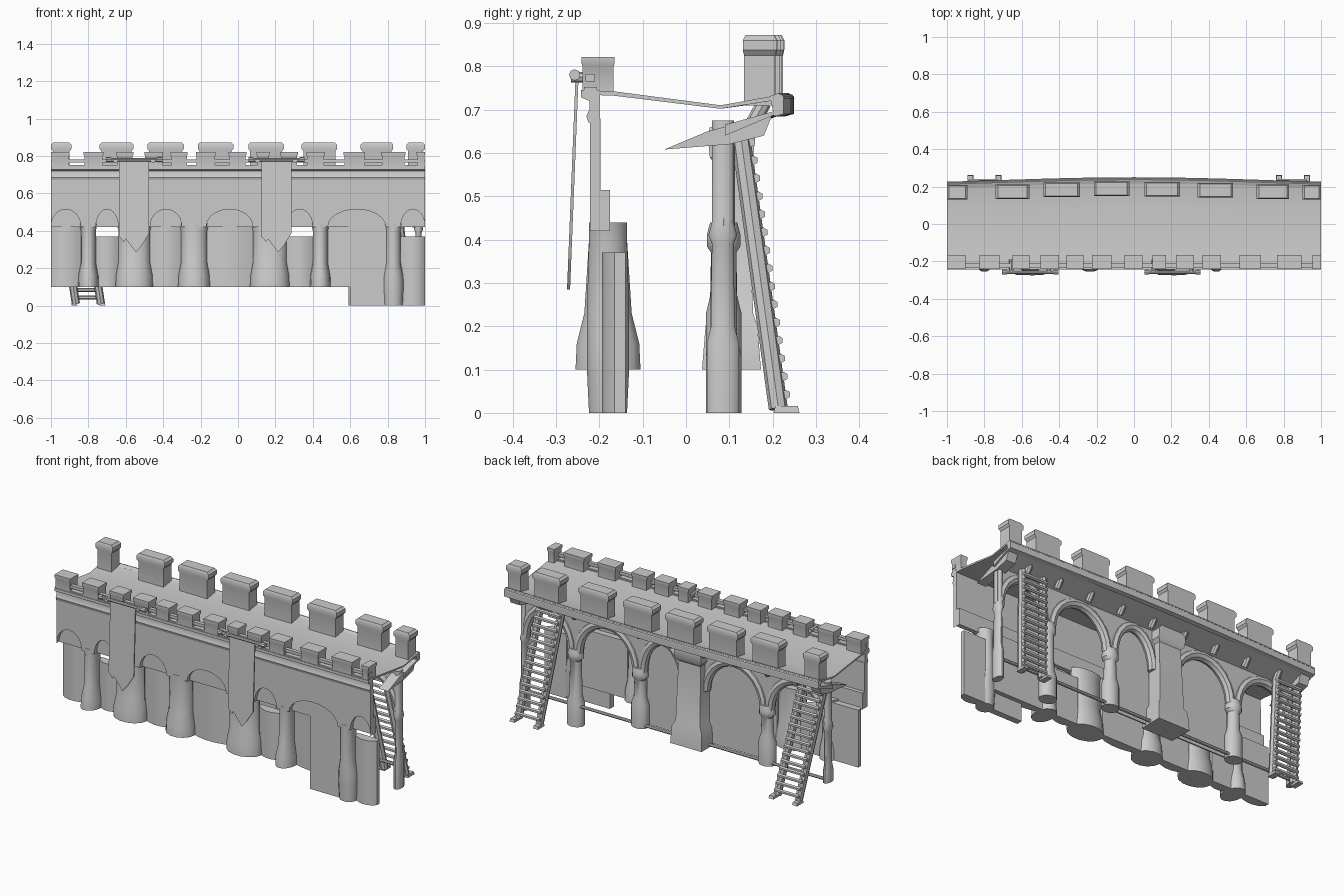
import bpy, bmesh, math
from mathutils import Vector

cube = bpy.data.objects.get("Cube")
if cube:
    bpy.data.objects.remove(cube, do_unlink=True)

stone = bpy.data.materials.new("grey stone")
stone.use_nodes = True
GREY = (0.6, 0.6, 0.6, 1)
stone.diffuse_color = GREY
stone.node_tree.nodes["Principled BSDF"].inputs["Base Color"].default_value = GREY


def finish(name, bm):
    bmesh.ops.recalc_face_normals(bm, faces=bm.faces)
    me = bpy.data.meshes.new(name)
    bm.to_mesh(me)
    bm.free()
    ob = bpy.data.objects.new(name, me)
    bpy.context.collection.objects.link(ob)
    me.materials.append(stone)
    bpy.ops.object.select_all(action='DESELECT')
    ob.select_set(True)
    bpy.context.view_layer.objects.active = ob
    bpy.ops.object.shade_smooth_by_angle(angle=math.radians(35))
    return ob


def loft(name, rings):
    """Skin a list of equal-length rings of points and cap both ends."""
    bm = bmesh.new()
    vs = [[bm.verts.new(p) for p in r] for r in rings]
    n = len(vs[0])
    for a, b in zip(vs, vs[1:]):
        for i in range(n):
            j = (i + 1) % n
            bm.faces.new((a[i], a[j], b[j], b[i]))
    bm.faces.new(vs[0])
    bm.faces.new(vs[-1])
    return finish(name, bm)


def block(name, x, y, levels):
    """Rectangular stack; each level is (z, half width, half depth)."""
    return loft(name, [[(x + sx * w, y + sy * d, z) for sx, sy in
                        ((-1, -1), (1, -1), (1, 1), (-1, 1))] for z, w, d in levels])


def column(name, x, y, levels, n=14):
    """Oval stack; each level is (z, half width, half depth)."""
    turn = [2 * math.pi * i / n for i in range(n)]
    return loft(name, [[(x + w * math.cos(t), y + d * math.sin(t), z) for t in turn]
                       for z, w, d in levels])


def panel(name, pts, y0, y1, lean=0):
    """Outline in x and z given thickness in y."""
    return loft(name, [[(x, y + lean * z, z) for x, z in pts] for y in (y0, y1)])


def sweep(name, prof, bulge=0, n=16):
    """Outline in y and z run along the full length."""
    xs = [-1 + 2 * i / n for i in range(n + 1)]
    return loft(name, [[(x, y + (bulge * math.cos(2.2 * x) if y > 0.1 else 0), z)
                        for y, z in prof] for x in xs])


def tube(name, path, r, n=8, flat=Vector((0, 1, 0))):
    """Round bar along a path."""
    path = [Vector(p) for p in path]
    rings = []
    for i, p in enumerate(path):
        d = (path[min(i + 1, len(path) - 1)] - path[max(i - 1, 0)]).normalized()
        u = d.cross(flat).normalized()
        v = d.cross(u)
        rings.append([p + r * (u * math.cos(a) + v * math.sin(a))
                      for a in (2 * math.pi * k / n for k in range(n))])
    return loft(name, rings)


def arch(a, b, spring, top, n=12):
    """Half-oval points from left to right."""
    c, r = (a + b) / 2, (b - a) / 2
    return [(c - r * math.cos(math.pi * i / n), spring + (top - spring) * math.sin(math.pi * i / n))
            for i in range(n + 1)]


# Front wall: upper face with arched lower edge, recess and cornice
niches = [(-1, -.84), (-.76, -.64), (-.47, -.3), (-.17, .08), (.26, .4), (.48, .79), (.87, 1)]
edge = []
for a, b in niches:
    edge += arch(a, b, .42, .515)
panel("upper_front_wall", edge + [(1, .68), (-1, .68)], -.222, -.197)
sweep("arch_recess", [(-.2, .42), (-.175, .42), (-.175, .515), (-.2, .515)])
sweep("cornice", [(-.225, .67), (-.23, .685), (-.223, .7), (-.223, .72), (-.242, .728),
                  (-.242, .745), (-.2, .745), (-.2, .67)])

# Gently bulging niche backs, some stopping short to leave a slit opening
for i, (a, b) in enumerate(niches):
    top = .37 if i in (1, 4, 6) else .43
    c, w = (a + b) / 2, (b - a) / 2 + .01
    low = 0 if i == 6 else .1
    pts = [(max(-1, min(1, c + w * s)), -.165 - .03 * (1 - s * s)) for s in (-1, -.6, -.2, .2, .6, 1)]
    pts += [(pts[-1][0], -.14), (pts[0][0], -.14)]
    loft("niche_back", [[(x, y, z) for x, y in pts] for z in (low, top)])
panel("low_front_panel", [(.6, 0), (.8, 0), (.8, .42), (.6, .42)], -.2, -.165)

# Front pillars with flared feet
for x, w in ((-.8, .04), (-.555, .085), (-.235, .07), (.17, .09), (.44, .04), (.83, .04)):
    levels = [(.1, w + .015, .077), (.16, w + .013, .074), (.23, w, .056), (.4, w, .045), (.44, w + .01, .045)]
    if x > .6:
        levels = [(0, w + .01, .045)] + [(z, p, min(d, .05)) for z, p, d in levels]
    column("front_pillar", x, -.18, levels)

# Walkway, back edge beam and soffit
sweep("walkway", [(-.24, .745), (-.165, .742), (.08, .71), (.23, .735), (.235, .725),
                  (.08, .702), (-.165, .732), (-.24, .735)], .015)
sweep("back_edge_beam", [(.2, .73), (.222, .738), (.234, .73), (.234, .69), (.212, .684), (.205, .72)], .015)
sweep("soffit", [(.09, .64), (.215, .69), (.215, .698), (.09, .665)], .01)

# Front battlements with slightly lipped tops
for a, b in ((-1, -.9), (-.825, -.72), (-.65, -.56), (-.5, -.4), (-.36, -.27), (-.225, -.12), (-.05, .045),
             (.1, .17), (.225, .32), (.365, .465), (.565, .68), (.765, .895), (.955, 1)):
    w = (b - a) / 2
    block("front_merlon", (a + b) / 2, -.203, [(.735, w - .004, .036), (.8, w - .004, .036),
                                               (.806, w, .038), (.822, w, .038)])
sweep("front_rail", [(-.232, .765), (-.21, .765), (-.21, .782), (-.232, .782)])
sweep("front_kerb", [(-.235, .74), (-.205, .74), (-.205, .752), (-.235, .752)])

# Back battlements with flared caps
for a, b, y in ((-1, -.89, .17), (-.74, -.56, .172), (-.485, -.29, .184), (-.215, -.025, .188),
                (.055, .245, .186), (.34, .53, .18), (.655, .83, .172), (.9, 1, .17)):
    w = (b - a) / 2
    block("back_merlon", (a + b) / 2, y, [(.71, w - .01, .036), (.825, w - .01, .036),
                                          (.838, w, .039), (.86, w, .039), (.872, w - .012, .033)])

# Banners with ragged ends, hung from bracketed poles
for x in (-.555, .205):
    panel("banner", [(x - .08, .77), (x - .08, .37), (x - .055, .34), (x - .045, .355), (x + .01, .285),
                     (x + .04, .32), (x + .055, .345), (x + .08, .385), (x + .08, .77)], -.286, -.279, .04)
    tube("banner_pole", [(x - .13, -.257, .78), (x + .13, -.257, .78)], .009, flat=Vector((0, 0, 1)))
    for s in (-1, 1):
        tube("pole_tip", [(x + s * .125, -.257, .78), (x + s * .135, -.257, .78), (x + s * .15, -.257, .78)],
             .013, flat=Vector((0, 0, 1)))
        tube("pole_bracket", [(x + s * .1, -.265, .775), (x + s * .1, -.19, .775)], .012, flat=Vector((0, 0, 1)))

# Back arcade: spandrel wall, arch ribs and filled bays
bays = [(-.95, -.61), (-.55, -.2), (-.04, .2), (.26, .61), (.67, .95)]
edge = [(-.98, .42)]
for a, b in bays:
    edge += arch(a, b, .42, .62)
panel("arcade_wall", edge + [(.98, .42), (.98, .67), (-.98, .67)], .07, .1)
for a, b in bays:
    tube("arch_rib", [(x, .087, z) for x, z in arch(a - .01, b + .01, .42, .625)], .026)
for a, b in bays[1:3]:
    panel("bay_infill", [(b, .11), (a, .11)] + arch(a, b, .42, .62), .062, .07)

# Back columns, corner posts and central buttress
for x, low in ((-.58, .1), (.23, .1), (.64, 0)):
    column("back_column", x, .087, [(low, .05, .042), (low + .13, .05, .042), (low + .17, .036, .032),
                                    (.37, .032, .03), (.385, .045, .04), (.41, .045, .04), (.44, .035, .032)])
for x, low in ((-.965, .1), (.965, 0)):
    column("corner_post", x, .085, [(low, .022, .038), (.16, .022, .038), (.2, .017, .028), (.39, .017, .026),
                                    (.41, .024, .034), (.44, .018, .026), (.675, .018, .026)])
block("buttress", -.12, .105, [(.1, .1, .068), (.2, .095, .06), (.23, .078, .05), (.57, .07, .035),
                               (.59, .085, .05), (.64, .085, .055), (.66, .07, .05)])
tube("ground_rail", [(-.96, .1, .115), (.96, .1, .115)], .009)

# Corbels under the back edge
for i in range(9):
    x = -.82 + .205 * i
    tube("corbel", [(x, .13, .635), (x, .155, .67), (x, .18, .715)], .017, flat=Vector((1, 0, 0)))

# End braces under the walkway
for s in (-1, 1):
    loft("end_brace", [[(s * x, y, z) for y, z in ((-.05, .608), (.05, .65), (.2, .69), (.18, .64), (.1, .62))]
                       for x in (.93, .99)])

# Ladders leaning against the back edge
for x0, x1 in ((-.8, -.9), (.85, .77)):
    def at(t, s):
        return Vector((x0 + (x1 - x0) * t + s * .067, .213 - .09 * t, .01 + .65 * t))
    for s in (-1, 1):
        tube("ladder_rail", [at(0, s), at(1, s)], .022)
        block("ladder_foot", x0 + s * .075, .232, [(0, .016, .03), (.016, .014, .026)])
    for i in range(15):
        t = .05 + i * .064
        off = Vector((0, .022, 0))
        tube("ladder_rung", [at(t, -1.15) + off, at(t, 1.15) + off], .011, 6)
